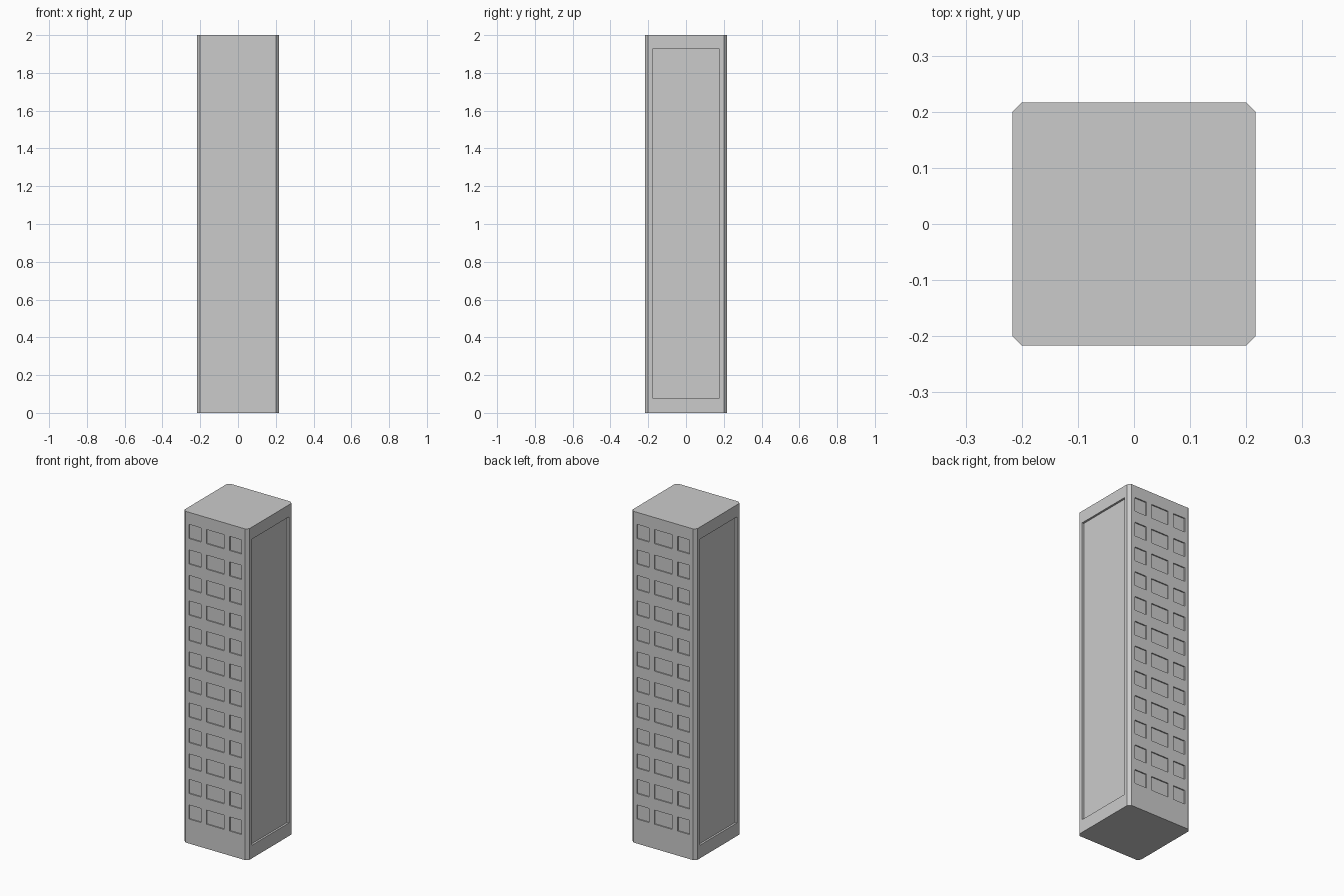
import bpy, bmesh
from mathutils import Matrix, Vector

if "Cube" in bpy.data.objects:
    bpy.data.objects.remove(bpy.data.objects["Cube"])

HALF, CHAMFER, HEIGHT = 0.2165, 0.0165, 2.0
WINDOW_DEPTH, PANEL_DEPTH = 0.007, 0.012
FLOORS, TOP, STEP = 12, 1.927, 0.154


def finish(bm, name):
    bmesh.ops.recalc_face_normals(bm, faces=bm.faces)
    mesh = bpy.data.meshes.new(name)
    bm.to_mesh(mesh)
    bm.free()
    obj = bpy.data.objects.new(name, mesh)
    bpy.context.collection.objects.link(obj)
    return obj


def add_box(bm, lo, hi):
    lo, hi = Vector(lo), Vector(hi)
    mat = Matrix.Translation((lo + hi) / 2) @ Matrix.Diagonal((*(hi - lo), 1))
    bmesh.ops.create_cube(bm, size=1, matrix=mat)


# Tower body: chamfered square extruded upward
bm = bmesh.new()
a, b = HALF, HALF - CHAMFER
outline = [(a, -b), (a, b), (b, a), (-b, a), (-a, b), (-a, -b), (-b, -a), (b, -a)]
base = bm.faces.new([bm.verts.new((x, y, 0)) for x, y in outline])
ext = bmesh.ops.extrude_face_region(bm, geom=[base], use_keep_orig=True)
top = [v for v in ext["geom"] if isinstance(v, bmesh.types.BMVert)]
bmesh.ops.translate(bm, verts=top, vec=(0, 0, HEIGHT))
tower = finish(bm, "tower")

# Recess cutters: window grid on front and back, tall panel on each side
bm = bmesh.new()
for side in (-1, 1):
    y0, y1 = sorted((side * (HALF - WINDOW_DEPTH), side * (HALF + 0.1)))
    for floor in range(FLOORS):
        z = TOP - floor * STEP
        for x0, x1 in ((-0.176, -0.095), (-0.059, 0.059), (0.095, 0.176)):
            add_box(bm, (x0, y0, z - 0.085), (x1, y1, z))
    x0, x1 = sorted((side * (HALF - PANEL_DEPTH), side * (HALF + 0.1)))
    add_box(bm, (x0, -0.177, 0.079), (x1, 0.177, TOP))
cutter = finish(bm, "recess_cutter")
cutter.hide_render = True

# Carve the recesses and discard the cutter
mod = tower.modifiers.new("recesses", "BOOLEAN")
mod.operation = "DIFFERENCE"
mod.solver = "EXACT"
mod.object = cutter
bpy.context.view_layer.objects.active = tower
tower.select_set(True)
bpy.ops.object.modifier_apply(modifier=mod.name)
bpy.data.objects.remove(cutter)
